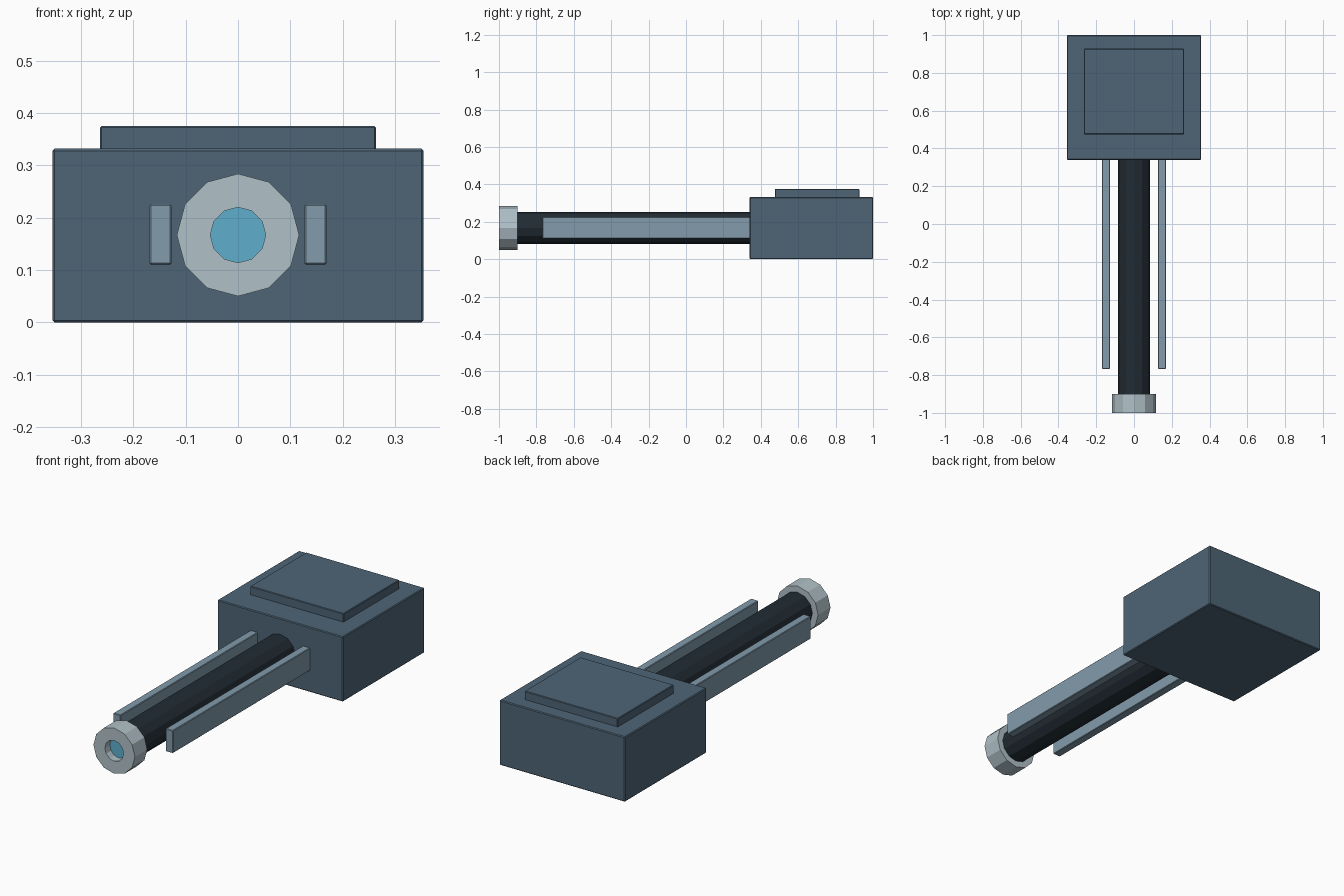
import bpy, bmesh, math
from mathutils import Matrix, Vector

if "Cube" in bpy.data.objects:
    bpy.data.objects.remove(bpy.data.objects["Cube"])


def material(name, rgb):
    lin = [(c / 255 / 12.92) if c < 11 else ((c / 255 + 0.055) / 1.055) ** 2.4 for c in rgb]
    m = bpy.data.materials.new(name)
    m.diffuse_color = (*lin, 1)
    m.use_nodes = True
    m.node_tree.nodes["Principled BSDF"].inputs["Base Color"].default_value = m.diffuse_color
    return m


SLATE = material("slate blue", (78, 101, 118))
STEEL = material("light steel", (130, 155, 171))
BLACK = material("gunmetal", (33, 44, 52))
SILVER = material("silver", (176, 193, 200))
CYAN = material("cyan glass", (94, 175, 204))

AXIS_Z = 0.167
SIDES = 12


def finish(name, bm, mat):
    bmesh.ops.recalc_face_normals(bm, faces=bm.faces)
    mesh = bpy.data.meshes.new(name)
    bm.to_mesh(mesh)
    bm.free()
    mesh.materials.append(mat)
    ob = bpy.data.objects.new(name, mesh)
    bpy.context.collection.objects.link(ob)
    return ob


def box(name, lo, hi, mat, bevel=0.004):
    lo, hi = Vector(lo), Vector(hi)
    bm = bmesh.new()
    bmesh.ops.create_cube(bm, size=1, matrix=Matrix.Translation((lo + hi) / 2)
                          @ Matrix.Diagonal((*(hi - lo), 1)))
    ob = finish(name, bm, mat)
    mod = ob.modifiers.new("edge bevel", 'BEVEL')
    mod.width = bevel
    mod.segments = 1
    return ob


def lathe(name, profile, mat):
    """Spin (radius, y) points about the barrel axis; zero radius closes an end."""
    bm = bmesh.new()
    rings = []
    for r, y in profile:
        n = SIDES if r else 1
        rings.append([bm.verts.new((r * math.sin(2 * math.pi * i / SIDES), y,
                                    AXIS_Z + r * math.cos(2 * math.pi * i / SIDES)))
                      for i in range(n)])
    for a, b in zip(rings, rings[1:]):
        for i in range(SIDES):
            j = (i + 1) % SIDES
            quad = [a[i % len(a)], a[j % len(a)], b[j % len(b)], b[i % len(b)]]
            bm.faces.new(list(dict.fromkeys(quad)))
    return finish(name, bm, mat)


# Housing with raised lid
box("housing", (-0.355, 0.34, 0), (0.355, 1, 0.332), SLATE)
box("lid", (-0.264, 0.475, 0.32), (0.264, 0.928, 0.375), SLATE, 0.003)

# Barrel running into the housing
lathe("barrel", [(0, -0.93), (0.085, -0.93), (0.085, 0.36), (0, 0.36)], BLACK)

# Muzzle collar with a recessed bore and glass disc
lathe("muzzle_collar", [(0.053, -0.955), (0.053, -1), (0.117, -1), (0.117, -0.9),
                        (0.08, -0.9)], SILVER)
lathe("lens", [(0, -0.96), (0.053, -0.96), (0.053, -0.94), (0, -0.94)], CYAN)

# Side rails
for side, label in ((-1, "left"), (1, "right")):
    xs = sorted((side * 0.127, side * 0.169))
    box(label + "_rail", (xs[0], -0.767, 0.11), (xs[1], 0.36, 0.226), STEEL, 0.003)
